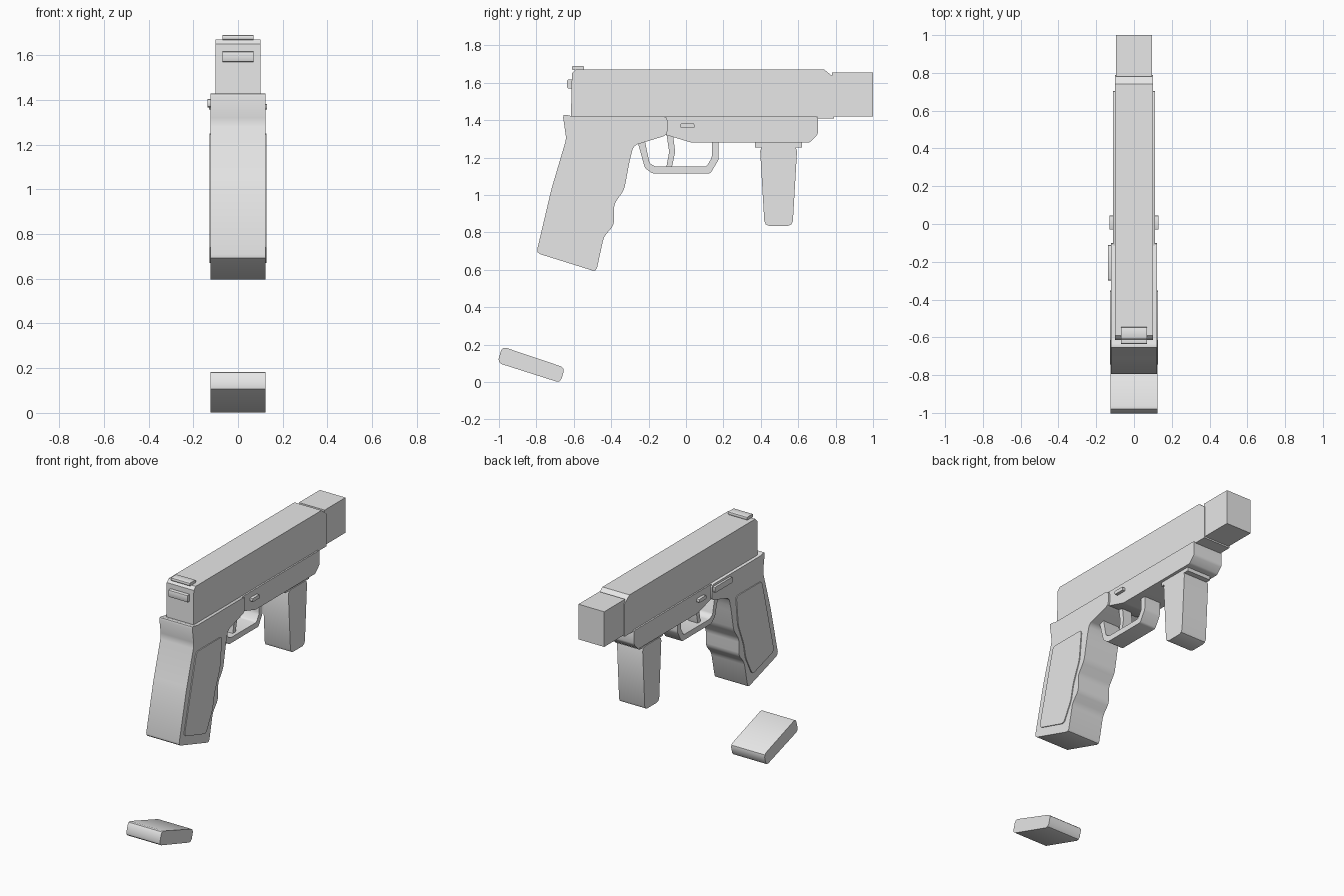
import bpy
import bmesh
import math

cube = bpy.data.objects.get("Cube")
if cube:
    bpy.data.objects.remove(cube, do_unlink=True)

# Single plain grey for the whole model
grey = bpy.data.materials.new("light grey")
grey.use_nodes = True
colour = (0.8, 0.8, 0.8, 1)
grey.diffuse_color = colour
grey.node_tree.nodes["Principled BSDF"].inputs["Base Color"].default_value = colour


def extrude(name, profile, half_width, rounding=0.0, centre=0.0):
    """Extrude a (y, z) outline sideways and round its corners."""
    bm = bmesh.new()
    verts = [bm.verts.new((centre - half_width, y, z)) for y, z in profile]
    face = bm.faces.new(verts)
    result = bmesh.ops.extrude_face_region(bm, geom=[face])
    moved = [v for v in result["geom"] if isinstance(v, bmesh.types.BMVert)]
    bmesh.ops.translate(bm, verts=moved, vec=(2 * half_width, 0, 0))
    if rounding:
        cross = [e for e in bm.edges
                 if abs(e.verts[0].co.x - e.verts[1].co.x) > half_width]
        bmesh.ops.bevel(bm, geom=cross, offset=rounding, segments=2,
                        profile=0.5, affect="EDGES", clamp_overlap=True)
    bmesh.ops.recalc_face_normals(bm, faces=bm.faces)
    mesh = bpy.data.meshes.new(name)
    bm.to_mesh(mesh)
    bm.free()
    mesh.materials.append(grey)
    obj = bpy.data.objects.new(name, mesh)
    bpy.context.collection.objects.link(obj)
    bpy.ops.object.select_all(action="DESELECT")
    obj.select_set(True)
    bpy.context.view_layer.objects.active = obj
    bpy.ops.object.shade_smooth_by_angle(angle=math.radians(30))
    return obj


def block(name, y0, y1, z0, z1, half_width, rounding=0.0, centre=0.0):
    corners = [(y0, z0), (y1, z0), (y1, z1), (y0, z1)]
    return extrude(name, corners, half_width, rounding, centre)


# Upper body and square muzzle
extrude("slide", [
    (-0.615, 1.42), (0.70, 1.42), (0.70, 1.41), (0.79, 1.41), (0.79, 1.63),
    (0.74, 1.67), (-0.59, 1.67), (-0.61, 1.65)], 0.10)
block("muzzle", 0.78, 1.0, 1.42, 1.655, 0.095)
block("rear_sight", -0.61, -0.545, 1.668, 1.69, 0.07, 0.008)
block("rear_plate", -0.635, -0.60, 1.57, 1.617, 0.07, 0.006)

# Lower frame
extrude("frame", [
    (-0.12, 1.42), (0.705, 1.42), (0.705, 1.325), (0.66, 1.28),
    (0.03, 1.28), (-0.12, 1.325)], 0.11, 0.01)

# Handle with finger grooves
extrude("handle", [
    (-0.66, 1.435), (-0.61, 1.42), (-0.10, 1.42), (-0.10, 1.32),
    (-0.28, 1.265), (-0.30, 1.19), (-0.33, 1.03), (-0.385, 0.95),
    (-0.385, 0.84), (-0.44, 0.775), (-0.48, 0.59), (-0.80, 0.69),
    (-0.72, 1.03), (-0.64, 1.30)], 0.122, 0.02)

# Thin raised handle panels on both sides
for side, label in ((1, "left"), (-1, "right")):
    extrude("handle_panel_" + label, [
        (-0.62, 1.25), (-0.35, 1.25), (-0.37, 1.05), (-0.43, 0.90),
        (-0.45, 0.80), (-0.52, 0.665), (-0.75, 0.735)],
        0.004, 0.02, side * 0.124)
    block("frame_button_" + label, -0.03, 0.045, 1.358, 1.382,
          0.012, 0.006, side * 0.118)
block("side_lever", -0.30, -0.11, 1.367, 1.405, 0.010, 0.01, -0.127)

# Trigger and its guard
extrude("trigger_guard", [
    (-0.26, 1.29), (-0.22, 1.145), (-0.18, 1.115), (0.13, 1.115),
    (0.175, 1.19), (0.175, 1.29), (0.14, 1.29), (0.138, 1.20),
    (0.11, 1.152), (-0.165, 1.152), (-0.195, 1.17), (-0.22, 1.29)],
    0.06, 0.01)
extrude("trigger", [
    (-0.105, 1.33), (-0.07, 1.33), (-0.058, 1.23), (-0.075, 1.15),
    (-0.105, 1.15), (-0.09, 1.23)], 0.035)

# Forward grip and its mounting plate
block("grip_mount", 0.37, 0.62, 1.255, 1.285, 0.09)
extrude("forward_grip", [
    (0.395, 1.26), (0.595, 1.26), (0.57, 0.835), (0.42, 0.835)], 0.095, 0.025)

# Detached base pad lying below the handle
extrude("base_pad", [
    (-0.983, 0.19), (-0.648, 0.077), (-0.672, -0.004), (-1.008, 0.103)],
    0.124, 0.022)
